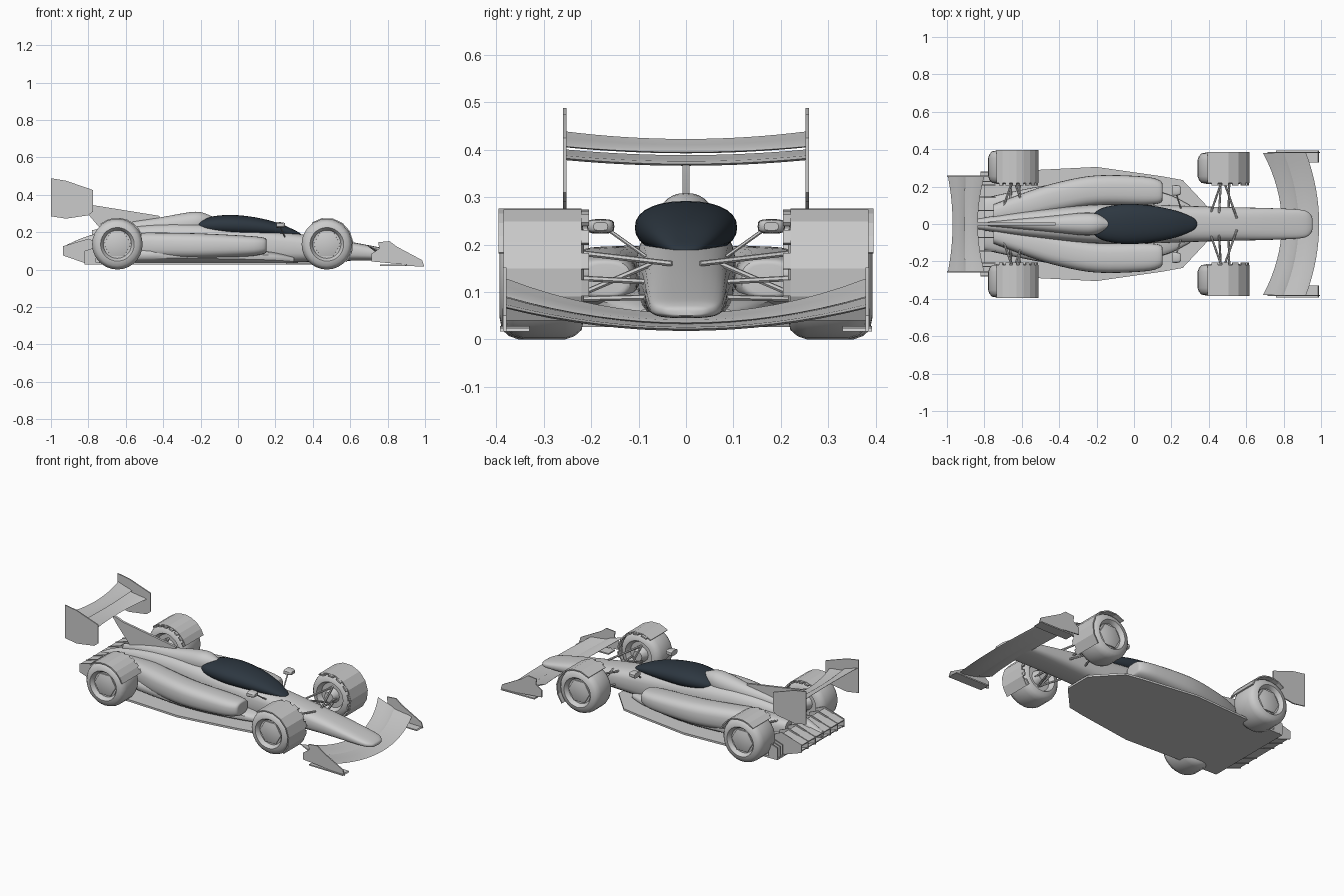
import bpy, bmesh, math
from mathutils import Vector

if "Cube" in bpy.data.objects:
    bpy.data.objects.remove(bpy.data.objects["Cube"], do_unlink=True)


def material(name, rgb):
    m = bpy.data.materials.new(name)
    m.use_nodes = True
    m.diffuse_color = (*rgb, 1)
    m.node_tree.nodes["Principled BSDF"].inputs["Base Color"].default_value = (*rgb, 1)
    return m


GREY = material("light grey", (0.6, 0.6, 0.6))
GLASS = material("dark glass", (0.026, 0.038, 0.052))


def skin(name, parts, mat=GREY, mirror=False, angle=35, loop=False):
    """Join each part's rings of points into a closed surface."""
    bm = bmesh.new()
    for rings in parts:
        vs = [[bm.verts.new(p) for p in r] for r in rings]
        n = len(vs[0])
        pairs = list(zip(vs, vs[1:])) + ([(vs[-1], vs[0])] if loop else [])
        for a, b in pairs:
            for i in range(n):
                j = (i + 1) % n
                bm.faces.new((a[i], a[j], b[j], b[i]))
        if not loop:
            bm.faces.new(vs[0])
            bm.faces.new(vs[-1])
    bmesh.ops.recalc_face_normals(bm, faces=bm.faces)
    me = bpy.data.meshes.new(name)
    bm.to_mesh(me)
    bm.free()
    me.materials.append(mat)
    me.shade_smooth()
    me.set_sharp_from_angle(angle=math.radians(angle))
    ob = bpy.data.objects.new(name, me)
    bpy.context.collection.objects.link(ob)
    if mirror:
        mod = ob.modifiers.new("mirror", 'MIRROR')
        mod.use_axis = (False, True, False)
        mod.use_mirror_merge = False
    return ob


def spline(keys, steps=4):
    """Catmull-Rom through rows of numbers."""
    k = [Vector(r) for r in keys]
    k = [k[0]] + k + [k[-1]]
    out = []
    for a, b, c, d in zip(k, k[1:], k[2:], k[3:]):
        for s in range(steps):
            t = s / steps
            out.append(b + 0.5 * t * (c - a + t * (2*a - 5*b + 4*c - d + t * (3*(b - c) + d - a))))
    return out + [k[-1]]


def hull(keys, power, sides=28):
    """Rounded sections; rows are x, y centre, half width, bottom, top."""
    rings = []
    for x, cy, w, lo, hi in spline(keys):
        ring = []
        for i in range(sides):
            a = 2 * math.pi * i / sides
            c, s = math.cos(a), math.sin(a)
            e = 2 / power
            ring.append((x, cy + w * math.copysign(abs(c) ** e, c),
                         (lo + hi) / 2 + (hi - lo) / 2 * math.copysign(abs(s) ** e, s)))
        rings.append(ring)
    return rings


def plate(outline, y0, y1):
    return [[(x, y, z) for x, z in outline] for y in (y0, y1)]


def rod(p, q, r, sides=6):
    p, q = Vector(p), Vector(q)
    u = (q - p).orthogonal().normalized()
    v = (q - p).normalized().cross(u)
    ts = [2 * math.pi * i / sides for i in range(sides)]
    return [[e + r * (u * math.cos(t) + v * math.sin(t)) for t in ts] for e in (p, q)]


def wing(half, lead, trail, thick):
    """Cambered blade; lead and trail give (x, z) at the centre and the tips."""
    rings = []
    for i in range(-8, 9):
        f = (i / 8) ** 2
        a = Vector(lead[0]).lerp(Vector(lead[1]), f)
        b = Vector(trail[0]).lerp(Vector(trail[1]), f)
        row = []
        for t, h in ((0, 0), (0.15, 0.4), (0.55, 0.1), (1, 0.1), (1, -0.1), (0.55, -1), (0.15, -0.8)):
            p = a.lerp(b, t)
            row.append((p.x, half * i / 8, p.y + h * thick))
        rings.append(row)
    return rings


# Main body, from nose tip to gearbox
skin("body", [hull([
    (0.955, 0, 0.02, 0.05, 0.062), (0.945, 0, 0.05, 0.047, 0.072), (0.9, 0, 0.075, 0.045, 0.088),
    (0.75, 0, 0.084, 0.047, 0.12), (0.6, 0, 0.088, 0.047, 0.148), (0.4, 0, 0.093, 0.042, 0.18),
    (0.2, 0, 0.1, 0.035, 0.205), (0, 0, 0.104, 0.035, 0.225), (-0.2, 0, 0.104, 0.035, 0.245),
    (-0.4, 0, 0.088, 0.035, 0.245), (-0.6, 0, 0.066, 0.04, 0.225), (-0.8, 0, 0.035, 0.06, 0.18),
    (-0.93, 0, 0.015, 0.09, 0.125)], 3)])

# Air intake fairing behind the canopy
skin("intake_fairing", [hull([
    (-0.14, 0, 0.03, 0.2, 0.285), (-0.2, 0, 0.055, 0.19, 0.307), (-0.27, 0, 0.06, 0.18, 0.305),
    (-0.42, 0, 0.046, 0.17, 0.278), (-0.6, 0, 0.03, 0.15, 0.25), (-0.78, 0, 0.012, 0.12, 0.21)], 2.2)])

# Canopy
skin("canopy", [hull([
    (0.337, 0, 0.012, 0.178, 0.19), (0.31, 0, 0.037, 0.178, 0.207), (0.22, 0, 0.072, 0.178, 0.247),
    (0.1, 0, 0.097, 0.178, 0.278), (-0.03, 0, 0.108, 0.18, 0.292), (-0.13, 0, 0.096, 0.188, 0.285),
    (-0.19, 0, 0.075, 0.198, 0.268), (-0.225, 0, 0.042, 0.21, 0.25), (-0.233, 0, 0.02, 0.22, 0.24)], 2.25)],
    GLASS, angle=60)

# Side pods with their narrower lower flanks
skin("side_pods", [hull([
    (0.152, 0.17, 0.035, 0.1, 0.155), (0.14, 0.172, 0.06, 0.085, 0.17), (0.05, 0.178, 0.076, 0.07, 0.18),
    (-0.2, 0.18, 0.08, 0.06, 0.193), (-0.4, 0.145, 0.08, 0.06, 0.197), (-0.55, 0.105, 0.075, 0.06, 0.195),
    (-0.75, 0.055, 0.05, 0.06, 0.17)], 2.8)], mirror=True)
skin("lower_flanks", [hull([
    (0.3, 0, 0.1, 0.03, 0.07), (0.15, 0, 0.17, 0.03, 0.1), (-0.15, 0, 0.225, 0.03, 0.12),
    (-0.45, 0, 0.21, 0.03, 0.13), (-0.8, 0, 0.14, 0.03, 0.11)], 3)])

# Flat floor
half = [(0.4, 0.085), (0.26, 0.235), (0.15, 0.255), (-0.2, 0.305), (-0.5, 0.29), (-0.82, 0.28)]
outline = half + [(x, -y) for x, y in reversed(half)]
skin("floor", [[[(x, y, z) for x, y in outline] for z in (0.026, 0.038)]])

# Spine fin that carries the rear wing
skin("spine_fin", [plate([(-0.42, 0.287), (-0.78, 0.345), (-0.86, 0.374), (-0.83, 0.33),
                          (-0.72, 0.2), (-0.42, 0.2)], -0.007, 0.007)])

# Rear wing
skin("rear_wing", [wing(0.255, [(-0.835, 0.37), (-0.8, 0.382)], [(-0.915, 0.388), (-0.91, 0.4)], 0.008),
                   wing(0.255, [(-0.905, 0.395), (-0.9, 0.407)], [(-0.97, 0.422), (-0.995, 0.438)], 0.008)])
skin("rear_wing_end_plates", [plate([(-1, 0.488), (-0.92, 0.475), (-0.775, 0.425), (-0.775, 0.31),
                                     (-0.8, 0.29), (-0.92, 0.272), (-1, 0.285)], 0.252, 0.259)], mirror=True)

# Front wing
skin("front_wing", [wing(0.38, [(0.99, 0.022), (0.92, 0.068)], [(0.87, 0.032), (0.79, 0.088)], 0.007),
                    wing(0.38, [(0.88, 0.035), (0.8, 0.09)], [(0.79, 0.055), (0.69, 0.128)], 0.007)])
skin("front_wing_end_plates", [
    plate([(0.715, 0.043), (0.995, 0.017), (0.985, 0.05), (0.85, 0.122), (0.81, 0.152), (0.75, 0.146),
           (0.755, 0.112), (0.715, 0.085)], 0.379, 0.386),
    plate([(0.76, 0.02), (0.99, 0.017), (0.985, 0.024), (0.76, 0.028)], 0.33, 0.392)], mirror=True)

# Wheels: lathed tyre, dished rim and six-sided hub
def turned(cx, cz, profile, sides=28):
    return [[(cx + r * math.cos(a), y, cz + r * math.sin(a))
             for a in (2 * math.pi * i / sides for i in range(sides))] for y, r in profile]


def shroud(cx, cz, y0, y1, start, end):
    """Thin faceted cover over the tyre with tabs on its inner edge."""
    n = 7
    arc = [math.radians(start + (end - start) * i / n) for i in range(n + 1)]
    at = lambda a, r: (cx + r * math.cos(a), cz + r * math.sin(a))
    parts = [plate([at(a, 0.142) for a in arc] + [at(a, 0.135) for a in reversed(arc)], y0, y1)]
    for a, b in zip(arc, arc[1:]):
        m = a + (b - a) * 0.6
        parts.append(plate([at(a, 0.139), at(m, 0.139), at(m, 0.13), at(a, 0.13)], y0 - 0.015, y0 + 0.01))
    return parts


for name, cx, y0, y1, start, end in (("front", 0.475, 0.215, 0.382, -42, 125),
                                     ("rear", -0.645, 0.215, 0.393, 20, 130)):
    r = 0.135
    profile = [(y0 + 0.03, 0.075), (y0, 0.09), (y0 + 0.005, 0.115), (y0 + 0.02, 0.128), (y0 + 0.04, r),
               (y1 - 0.04, r), (y1 - 0.02, 0.128), (y1 - 0.005, 0.115), (y1, 0.09), (y1 - 0.012, 0.08),
               (y1 - 0.025, 0.075)]
    skin(name + "_wheels", [turned(cx, r, profile)], mirror=True, angle=40)
    skin(name + "_hubs", [turned(cx, r, [(y1 - 0.05, 0.074), (y1 - 0.018, 0.072), (y1 - 0.01, 0.045)], 6),
                          turned(cx, r, [(y0 - 0.01, 0.03), (y0 + 0.04, 0.05)], 12)], mirror=True)
    skin(name + "_wheel_shrouds", shroud(cx, r, y0 + 0.005, y1 + 0.003, start, end), mirror=True, angle=15)

    # Suspension arms
    arms = []
    for dx in (-0.075, 0.075):
        for za, zb in ((0.16, 0.185), (0.09, 0.085)):
            arms.append(rod((cx + dx, 0.03, za), (cx, y0 + 0.03, zb), 0.006))
    arms.append(rod((cx - 0.02, 0.06, 0.165), (cx - 0.01, y0 + 0.02, 0.09), 0.006))
    arms.append(rod((cx + 0.03, 0.05, 0.12), (cx + 0.035, y0 + 0.03, 0.13), 0.006))
    skin(name + "_suspension", arms, mirror=True)

# Mirrors on stalks
skin("mirrors", [hull([(0.252, 0.18, 0.015, 0.23, 0.247), (0.24, 0.18, 0.026, 0.225, 0.252),
                       (0.205, 0.18, 0.029, 0.223, 0.254)], 3.5, 16),
                 rod((0.25, 0.085, 0.175), (0.225, 0.165, 0.232), 0.004)], mirror=True)

# Diffuser: rising ramp, upright strakes and stepped slats
side = [(-0.935, 0.125), (-0.935, 0.075), (-0.82, 0.035), (-0.74, 0.035), (-0.74, 0.14), (-0.8, 0.165)]
skin("diffuser_strakes", [plate(side, y, y + 0.006) for y in (0.07, 0.14, 0.205)], mirror=True)
skin("diffuser_ramp", [plate([(-0.8, 0.03), (-0.93, 0.078), (-0.93, 0.084), (-0.8, 0.04)], -0.21, 0.21)])
skin("diffuser_slats", [plate([(x, z), (x + 0.07, z + 0.02), (x + 0.07, z + 0.026), (x, z + 0.006)], -0.21, 0.21)
                        for x, z in ((-0.935, 0.115), (-0.87, 0.13))])
skin("floor_edge_teeth", [plate([(-0.82, 0.03), (-0.76, 0.03), (-0.76, 0.12), (-0.82, 0.1)], y, y + 0.006)
                          for y in (0.225, 0.25, 0.275)], mirror=True)
